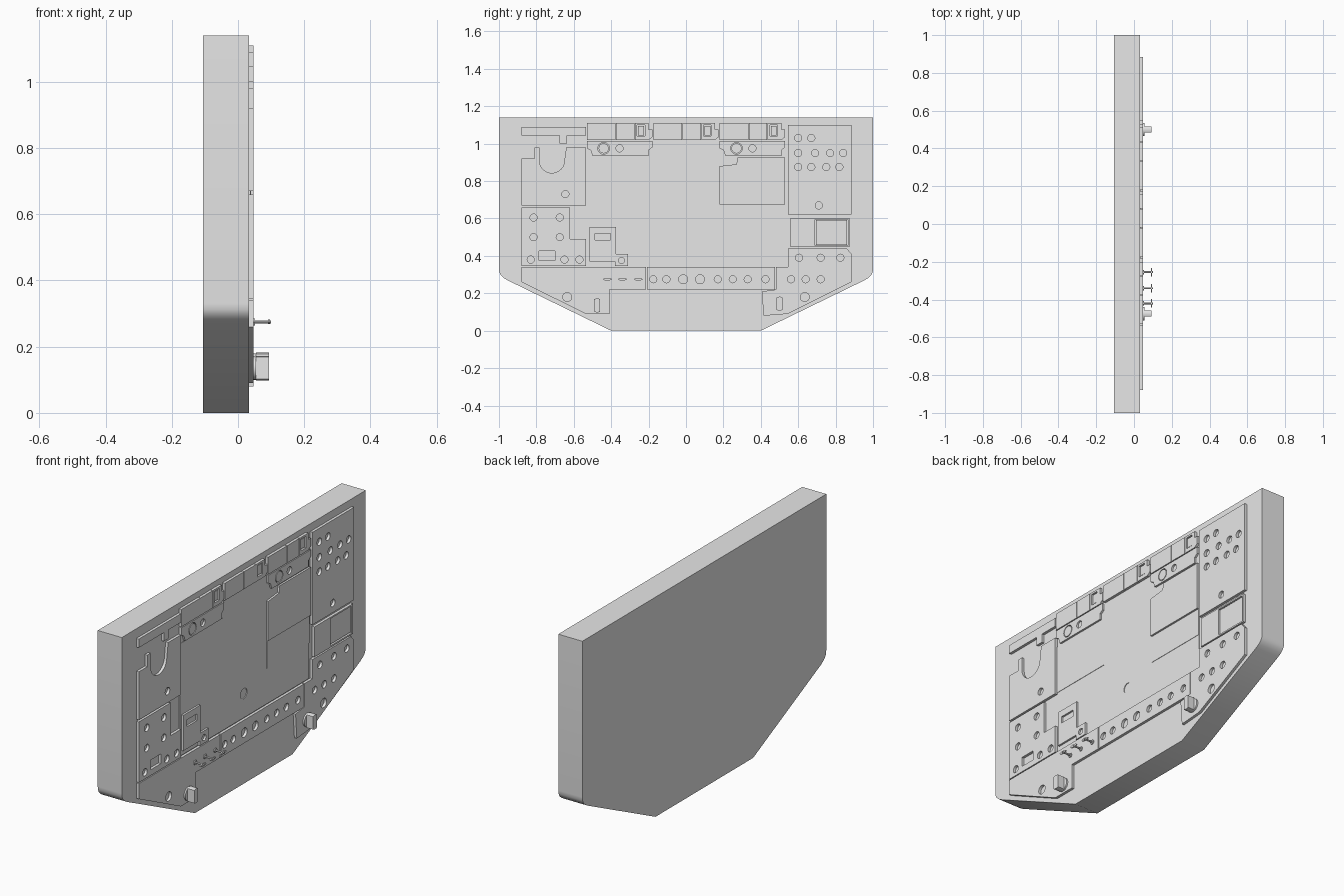
import bpy, math
from mathutils import Matrix

if "Cube" in bpy.data.objects:
    bpy.data.objects.remove(bpy.data.objects["Cube"])

grey = bpy.data.materials.new("light_grey")
grey.use_nodes = True
grey.diffuse_color = (0.8, 0.8, 0.8, 1)
grey.node_tree.nodes["Principled BSDF"].inputs["Base Color"].default_value = (0.8, 0.8, 0.8, 1)

BACK, FACE, PLATE = -0.105, 0.033, 0.047
# Local profile (x, y, depth) -> world (y, z, x)
TO_WALL = Matrix(((0, 0, 1, 0), (1, 0, 0, 0), (0, 1, 0, 0), (0, 0, 0, 1)))


def rect(y0, y1, z0, z1):
    return [(y0, z0), (y1, z0), (y1, z1), (y0, z1)]


def circle(y, z, r=1.9, n=20):
    return [(y + r * math.cos(i * math.tau / n), z + r * math.sin(i * math.tau / n))
            for i in range(n)]


def holes(z, *ys, r=1.9):
    return [circle(y, z, r) for y in ys]


def slab(name, outline, cuts=(), x0=FACE - 0.003, x1=PLATE):
    """Extrude an outline (hundredths of a unit) along x, with cut-outs."""
    curve = bpy.data.curves.new(name, "CURVE")
    curve.dimensions = "2D"
    curve.fill_mode = "BOTH"
    curve.extrude = (x1 - x0) / 2
    for loop in [outline, *cuts]:
        spline = curve.splines.new("POLY")
        spline.points.add(len(loop) - 1)
        for point, (y, z) in zip(spline.points, loop):
            point.co = (y / 100, z / 100, 0, 1)
        spline.use_cyclic_u = True
    temp = bpy.data.objects.new(name + "_curve", curve)
    bpy.context.collection.objects.link(temp)
    bpy.context.view_layer.update()
    mesh = bpy.data.meshes.new_from_object(temp)
    bpy.data.objects.remove(temp)
    mesh.transform(Matrix.Translation(((x0 + x1) / 2, 0, 0)) @ TO_WALL)
    mesh.materials.clear()
    mesh.materials.append(grey)
    obj = bpy.data.objects.new(name, mesh)
    bpy.context.collection.objects.link(obj)
    return obj


# Main body with softened lower side corners
side = [(40, 0), (95.5, 27), (97.5, 28.2), (99, 29.6), (99.8, 31.2), (100, 33), (100, 114)]
slab("body", side + [(-y, z) for y, z in reversed(side)], x0=BACK, x1=FACE)

# Thin centre panel
slab("centre_panel", rect(-53, 53, 34.5, 101.5), holes(47, -0.5, r=2.7), x1=0.037)
slab("centre_left_sheet", rect(-53, -18, 67.5, 93), x1=0.039)
slab("centre_right_sheet", rect(18, 53, 53, 67), x1=0.039)

# Upper left bar and slotted plate
slab("upper_left_bar", [(-88, 109), (-53.5, 109), (-53.5, 104.5), (-63.5, 104.5),
                        (-63.5, 100), (-67.5, 100), (-67.5, 104.5), (-88, 104.5)])
slot = [(-71.7 - 6.7 * math.cos(i * math.pi / 12), 91 - 6.7 * math.sin(i * math.pi / 12))
        for i in range(13)]
slab("upper_left_plate", [(-88, 67), (-88, 92), (-81, 92), (-81, 98), (-78.4, 98)] + slot
     + [(-64, 98), (-53.5, 98), (-53.5, 67)], holes(73, -64.5))

# Left and lower plates
slab("left_plate", [(-88, 34.5), (-88, 66), (-62, 66), (-62, 49), (-53.5, 49), (-53.5, 34.5)],
     holes(60.5, -81.5, -67.5) + holes(50, -81.5, -67.5) + holes(38, -83, -65, -57)
     + [rect(-78.5, -70, 37.5, 42.5)])
slab("lower_left_plate", [(-88, 34), (-21.3, 34), (-21.3, 22), (-41, 22), (-41, 9),
                          (-53.5, 9), (-88, 26)], holes(18, -63.5, r=2.4))
slab("button_row_plate", rect(-20.8, 47.5, 22, 34),
     holes(27.5, -17.5, -10.5, 17, 25, 33, 42.5) + holes(27.5, -1.5, 7.5, r=2.4))
slab("lower_right_plate", [(54.5, 44), (86, 44), (88.5, 41), (88.5, 26), (54.5, 9), (41.5, 8),
                           (40.5, 21), (48, 22), (48, 34), (54.5, 34)],
     holes(39, 60.5, 72, 82.5) + holes(27.5, 56.2, 64, 72) + holes(18, 63.5, r=2.4))

# Right side plates
slab("right_window_frame", rect(56, 87.5, 44.7, 60.3), [rect(69, 86.5, 45.5, 59.5)])
slab("right_window_panel", rect(69.4, 86.1, 45.9, 59.1), x1=0.042)
slab("upper_right_plate", rect(54.5, 88.5, 62, 110),
     holes(103, 60, 67) + holes(95, 60, 69, 77, 84) + holes(87.5, 60, 67, 75, 82)
     + holes(67, 71))

# Small bracket
slab("bracket", [(-51.5, 55.5), (-37.5, 55.5), (-37.5, 41), (-31, 41), (-31, 34.5),
                 (-38, 34.5), (-38, 37), (-51.5, 37)],
     [rect(-48.7, -40.3, 48.5, 52)] + holes(37.5, -34.5, r=1.6))

# Three modules along the top edge
for i, y in enumerate((-53, -17.5, 18)):
    slab(f"top_module_{i}_left", rect(y, y + 15.4, 102, 111))
    slab(f"top_module_{i}_middle", rect(y + 15.7, y + 25.4, 102, 111))
    slab(f"top_module_{i}_end", [(y + 25.7, 111), (y + 33, 111), (y + 33, 107.5), (y + 35, 107.5),
                                 (y + 35, 103.5), (y + 33, 102), (y + 25.7, 102)],
         [rect(y + 26.9, y + 31, 104, 110)])
    slab(f"top_module_{i}_switch", rect(y + 27.4, y + 30.5, 104.5, 109.5), x1=0.043)

# Dial strips beneath the outer modules
for label, y in (("left", -53), ("right", 18)):
    slab(f"{label}_dial_strip", [(y, 101.5), (y + 35, 101.5), (y + 35, 98), (y + 33, 96.5),
                                 (y + 33, 93.5), (y + 3, 93.5), (y + 2, 96.5), (y, 97.5)],
         holes(97.5, y + 9, r=3.1) + holes(97.5, y + 17.5))
    slab(f"{label}_dial", circle(y + 9, 97.5, 2.7), x1=PLATE)
slab("right_cover", [(18, 67.5), (18, 88), (27, 89), (27.5, 92.5), (53, 92.5), (53, 67.5)])

# Rotary knobs: round base and upright grip with rounded ends
for label, y, z in (("left", -47.5, 13.5), ("right", 50, 14.5)):
    slab(f"{label}_knob_base", circle(y, z, 3.5, 28), x0=PLATE - 0.002, x1=0.055)
    grip = [(max(-1.6, min(1.6, a)) + y, b + z) for a, b in circle(0, 0, 3.7, 28)]
    slab(f"{label}_knob_grip", grip, x0=0.054, x1=0.093)

# Toggle switches: collar, stem and flat tip
for i, y in enumerate((-42, -34, -25.5)):
    slab(f"toggle_{i}_collar", circle(y, 27.5, 1.2, 6), x0=PLATE - 0.002, x1=0.052)
    slab(f"toggle_{i}_stem", circle(y, 27.5, 0.5, 10), x0=PLATE, x1=0.1)
    slab(f"toggle_{i}_tip", [(y + a, 27.5 + b * 0.3) for a, b in circle(0, 0, 2.3, 16)],
         x0=0.09, x1=0.096)

# Smooth rounded walls, keep hard edges
for obj in bpy.context.collection.objects:
    if obj.type == "MESH" and obj.data.materials and obj.data.materials[0] == grey:
        obj.select_set(True)
        bpy.context.view_layer.objects.active = obj
bpy.ops.object.shade_smooth_by_angle(angle=math.radians(30))
